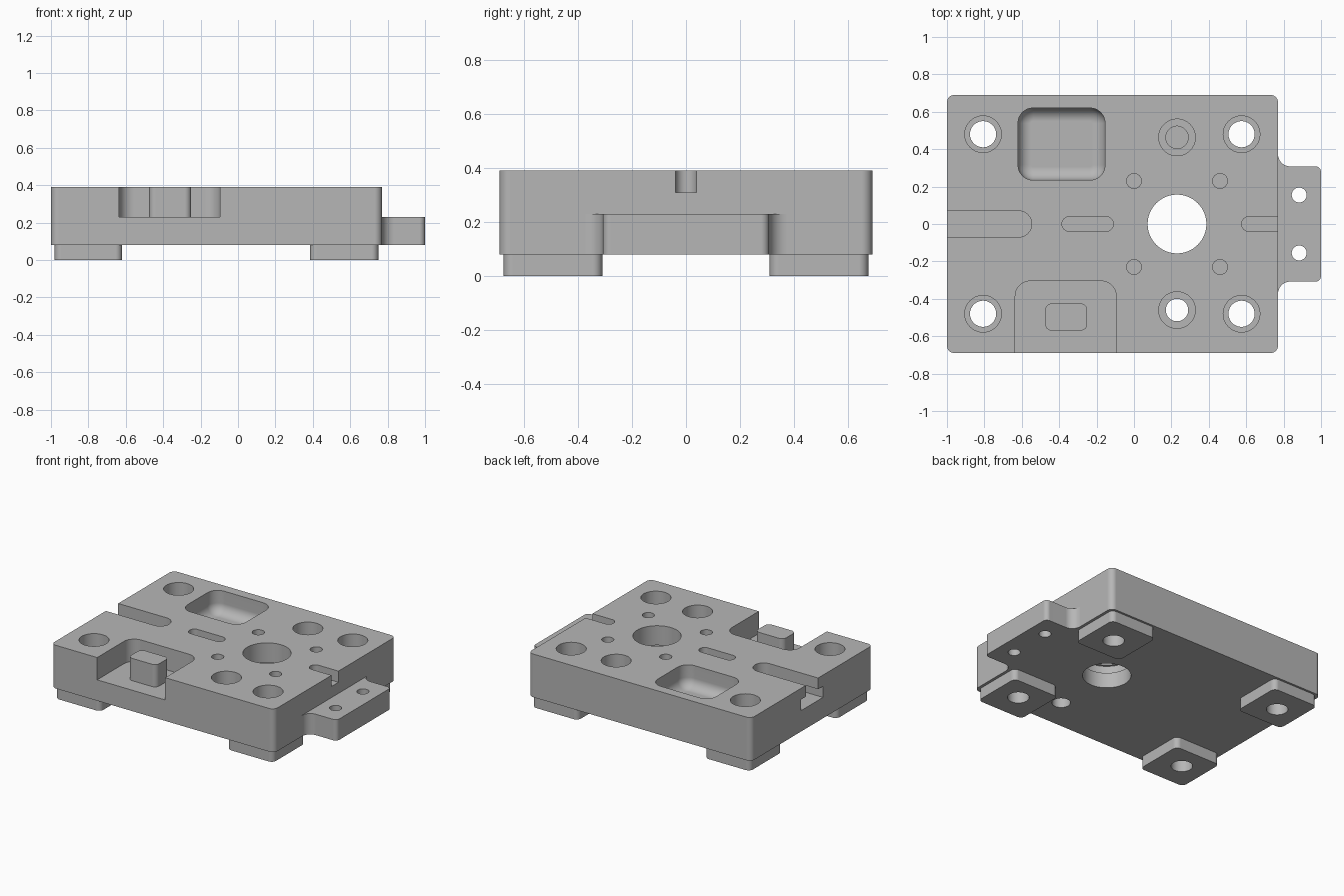
import bpy, bmesh, math
from mathutils import Vector

if "Cube" in bpy.data.objects:
    bpy.data.objects.remove(bpy.data.objects["Cube"], do_unlink=True)

metal = bpy.data.materials.new("machined_grey")
metal.use_nodes = True
GREY = (0.47, 0.47, 0.47, 1.0)
metal.diffuse_color = GREY
metal.node_tree.nodes["Principled BSDF"].inputs["Base Color"].default_value = GREY

BOTTOM, LEDGE, SLOT, TOP = 0.08, 0.23, 0.31, 0.39
ABOVE = TOP + 0.1


def rounded(corners, steps=8):
    """Outline from (x, y, radius) corners, each filleted with an arc."""
    pts = []
    for i, (x, y, r) in enumerate(corners):
        p = Vector((x, y))
        if r == 0:
            pts.append(p)
            continue
        a = (Vector(corners[i - 1][:2]) - p).normalized()
        b = (Vector(corners[(i + 1) % len(corners)][:2]) - p).normalized()
        half = a.angle(b) / 2
        centre = p + (a + b).normalized() * (r / math.sin(half))
        start = p + a * (r / math.tan(half)) - centre
        end = p + b * (r / math.tan(half)) - centre
        turn = math.atan2(start.x * end.y - start.y * end.x, start.dot(end))
        for k in range(steps + 1):
            t = turn * k / steps
            pts.append(centre + Vector((start.x * math.cos(t) - start.y * math.sin(t),
                                        start.x * math.sin(t) + start.y * math.cos(t))))
    return pts


def box(x0, x1, y0, y1, r=0.0):
    return rounded([(x0, y0, r), (x1, y0, r), (x1, y1, r), (x0, y1, r)])


def circle(x, y, r, n=40):
    return [Vector((x + r * math.cos(2 * math.pi * k / n),
                    y + r * math.sin(2 * math.pi * k / n))) for k in range(n)]


def prism(name, outline, z0, z1, floor_fillet=0.0):
    """Extrude an outline from z0 to z1, optionally rounding the lower rim."""
    bm = bmesh.new()
    base = bm.faces.new([bm.verts.new((p.x, p.y, z0)) for p in outline])
    ext = bmesh.ops.extrude_face_region(bm, geom=[base], use_keep_orig=True)
    top = [v for v in ext["geom"] if isinstance(v, bmesh.types.BMVert)]
    bmesh.ops.translate(bm, verts=top, vec=(0, 0, z1 - z0))
    bmesh.ops.recalc_face_normals(bm, faces=bm.faces)
    if floor_fillet:
        rim = [e for e in bm.edges if all(abs(v.co.z - z0) < 1e-5 for v in e.verts)]
        bmesh.ops.bevel(bm, geom=rim, offset=floor_fillet, segments=6,
                        profile=0.5, affect='EDGES')
        bmesh.ops.recalc_face_normals(bm, faces=bm.faces)
    mesh = bpy.data.meshes.new(name)
    bm.to_mesh(mesh)
    bm.free()
    obj = bpy.data.objects.new(name, mesh)
    bpy.context.collection.objects.link(obj)
    mesh.materials.append(metal)
    return obj


def activate(obj):
    bpy.ops.object.select_all(action='DESELECT')
    obj.select_set(True)
    bpy.context.view_layer.objects.active = obj


def cut(target, outline, z0, z1, floor_fillet=0.0):
    cutter = prism("cutter", outline, z0, z1, floor_fillet)
    cutter.hide_render = True
    activate(target)
    mod = target.modifiers.new("cut", 'BOOLEAN')
    mod.operation, mod.solver, mod.object = 'DIFFERENCE', 'EXACT', cutter
    bpy.ops.object.modifier_apply(modifier=mod.name)
    bpy.data.objects.remove(cutter, do_unlink=True)


def finish(obj):
    activate(obj)
    bpy.ops.object.shade_smooth_by_angle(angle=math.radians(30))
    mod = obj.modifiers.new("even_normals", 'WEIGHTED_NORMAL')
    mod.keep_sharp = True


# Main plate
body = prism("base_plate", box(-1, 0.77, -0.69, 0.69, 0.04), BOTTOM, TOP)

# Corner feet with through holes and counterbores
for side, x0, x1, hx in (("right", -0.98, -0.62, -0.807), ("left", 0.385, 0.75, 0.575)):
    for end, s in (("front", -1), ("back", 1)):
        ya, yb = sorted((s * 0.31, s * 0.675))
        foot = prism(f"{end}_{side}_foot", box(x0, x1, ya, yb, 0.035), 0, BOTTOM)
        hole = circle(hx, s * 0.48, 0.07)
        cut(foot, hole, -0.1, 0.2)
        cut(body, hole, -0.1, ABOVE)
        cut(body, circle(hx, s * 0.48, 0.098), LEDGE, ABOVE)
        finish(foot)

# Central bore with an inner groove
cut(body, circle(0.23, 0, 0.157, 64), 0, ABOVE)
cut(body, circle(0.23, 0, 0.175, 64), 0.19, 0.25)

# Counterbored holes beside the bore: front one open, back one blind
for y, floor in ((-0.46, 0.0), (0.463, 0.14)):
    cut(body, circle(0.23, y, 0.06), floor, ABOVE)
    cut(body, circle(0.23, y, 0.098), LEDGE, ABOVE)

# Four small blind holes
for x in (0.0, 0.46):
    for y in (-0.23, 0.23):
        cut(body, circle(x, y, 0.04, 24), 0.2, ABOVE)

# Middle and side key slots
cut(body, box(-0.385, -0.11, -0.039, 0.039, 0.0385), SLOT, ABOVE)
cut(body, box(0.575, 0.9, -0.039, 0.039, 0.0385), SLOT, ABOVE)

# Undercut slot open at the far side
cut(body, box(-1.2, -0.547, -0.07, 0.07, 0.0695), LEDGE, ABOVE)
cut(body, box(-1.2, -0.49, -0.125, 0.125, 0.12), LEDGE, SLOT)

# Pocket with rounded floor
cut(body, box(-0.62, -0.155, 0.235, 0.62, 0.08), LEDGE, ABOVE, 0.07)

# Front notch with raised block
cut(body, rounded([(-0.635, -0.9, 0), (-0.095, -0.9, 0),
                   (-0.095, -0.305, 0.08), (-0.635, -0.305, 0.08)]), LEDGE, ABOVE)
finish(body)
finish(prism("notch_block", box(-0.475, -0.25, -0.57, -0.425, 0.035), LEDGE, TOP))

# Side mounting tab with flared root and two holes
tab = prism("mounting_tab", rounded([
    (0.77, -0.376, 0), (0.77, -0.308, 0.065), (1, -0.308, 0.03),
    (1, 0.308, 0.03), (0.77, 0.308, 0.065), (0.77, 0.376, 0)]), BOTTOM, LEDGE)
for y in (-0.155, 0.155):
    cut(tab, circle(0.883, y, 0.04, 24), 0, 0.4)
finish(tab)
